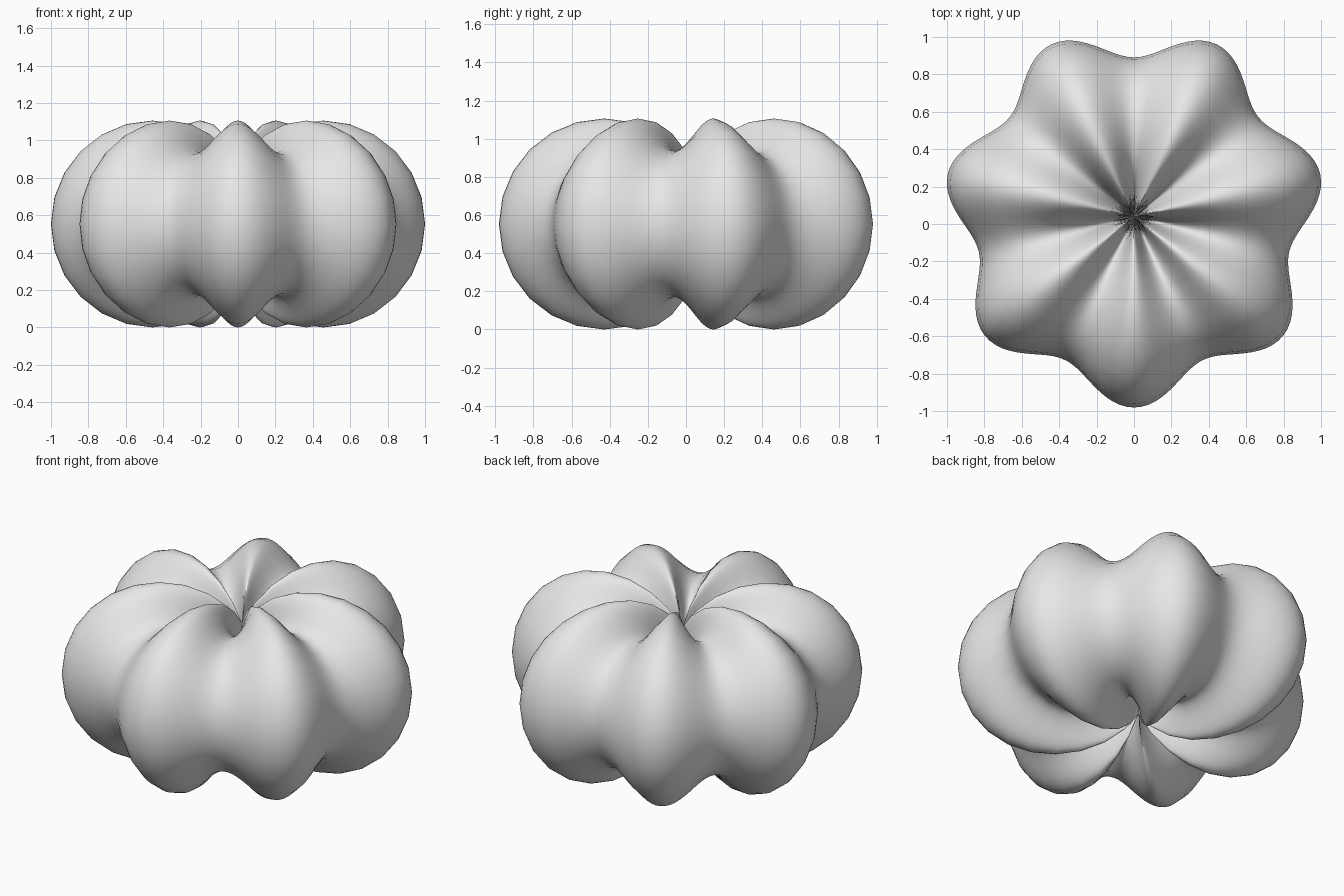
import bpy
import bmesh
from math import atan2, cos, sin, pi
from mathutils import Vector

cube = bpy.data.objects.get("Cube")
if cube:
    bpy.data.objects.remove(cube, do_unlink=True)

LOBES = 7
RING = 0.468        # radius of the ring the tube follows
TUBE = 0.468        # mean tube radius
SWELL = 0.085       # how far the tube swells at each lobe
START = 0.4         # tube radius of the plain torus before swelling

# Grey skin
grey = bpy.data.materials.new("grey_skin")
grey.use_nodes = True
colour = (0.8, 0.8, 0.8, 1)
grey.diffuse_color = colour
grey.node_tree.nodes["Principled BSDF"].inputs["Base Color"].default_value = colour

# Plain ring
bpy.ops.mesh.primitive_torus_add(
    major_radius=RING, minor_radius=START,
    major_segments=168, minor_segments=24,
    location=(0, 0.04, TUBE + SWELL))
body = bpy.context.object
body.name = "lobed_body"
body.data.materials.append(grey)

# Swell the tube into evenly spaced lobes, one facing the front
bm = bmesh.new()
bm.from_mesh(body.data)
for v in bm.verts:
    angle = atan2(v.co.y, v.co.x)
    centre = Vector((cos(angle), sin(angle), 0)) * RING
    radius = TUBE + SWELL * cos(LOBES * (angle + pi / 2))
    v.co = centre + (v.co - centre) * (radius / START)
for f in bm.faces:
    f.smooth = True
bm.to_mesh(body.data)
bm.free()
